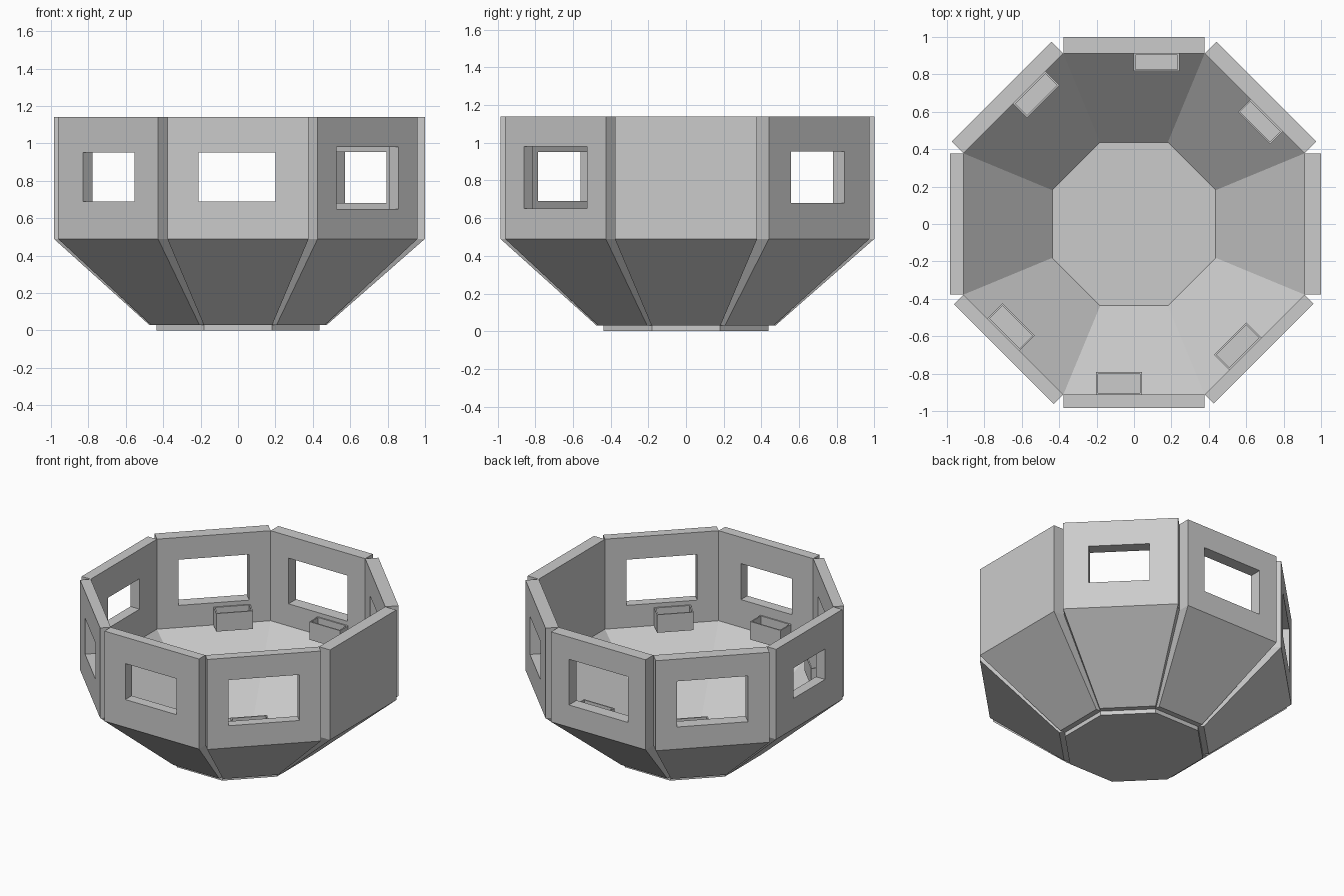
import bpy
import bmesh
from math import radians

cube = bpy.data.objects.get("Cube")
if cube:
    bpy.data.objects.remove(cube, do_unlink=True)

# One plain grey for everything
grey = bpy.data.materials.new("plain grey")
grey.use_nodes = True
GREY = (0.6, 0.6, 0.6, 1)
grey.diffuse_color = GREY
grey.node_tree.nodes["Principled BSDF"].inputs["Base Color"].default_value = GREY

FLOOR, RIM, TOP = 0.03, 0.49, 1.14      # main heights
INNER = 0.912                           # inner wall distance
HALF = INNER * 0.4142                   # half width of an inner side


def rect(u0, u1, v0, v1):
    return [(u0, v0), (u1, v0), (u1, v1), (u0, v1)]


def loft(name, near, far, angle, hole=None, place=None):
    """Solid between two quads; hole is an optional pair of inner quads.
    Local axes: x outward, y along the side, z up."""
    bm = bmesh.new()
    ring = lambda pts: [bm.verts.new(p) for p in pts]
    a, b = ring(near), ring(far)

    def bridge(p, q):
        for i in range(4):
            j = (i + 1) % 4
            bm.faces.new((p[i], p[j], q[j], q[i]))

    bridge(a, b)
    if hole:
        c, d = ring(hole[0]), ring(hole[1])
        bridge(c, d)
        bridge(a, c)
        bridge(b, d)
    else:
        bm.faces.new(a)
        bm.faces.new(b)
    bmesh.ops.recalc_face_normals(bm, faces=bm.faces)
    mesh = bpy.data.meshes.new(name)
    bm.to_mesh(mesh)
    bm.free()
    mesh.materials.append(grey)
    obj = bpy.data.objects.new(name, mesh)
    obj.rotation_euler.z = radians(angle)
    bpy.context.collection.objects.link(obj)
    return obj


def wall(name, angle, outer, window):
    at = lambda x, quad: [(x, u, v) for u, v in quad]
    side = rect(-HALF, HALF, RIM, TOP)
    hole = None
    if window:
        hole = (at(INNER, rect(*window)), at(outer, rect(*window)))
    loft(name + "_wall", at(INNER, side), at(outer, side), angle, hole)


def sloped_panel(name, angle, outer):
    low, high = 0.183, HALF
    inside = [(0.437, -low, FLOOR), (0.437, low, FLOOR),
              (INNER, high, RIM), (INNER, -high, RIM)]
    outside = [(0.475, -low, FLOOR), (0.475, low, FLOOR),
               (outer, high, RIM), (outer, -high, RIM)]
    loft(name + "_sloped_panel", inside, outside, angle)


def tray(name, angle, centre, depth):
    at = lambda z, quad: [(x, y, z) for x, y in quad]
    x0, x1, y0, y1 = INNER - depth, INNER, centre - 0.122, centre + 0.122
    z0, z1, t = 0.49, 0.62, 0.009
    outer, inner = rect(x0, x1, y0, y1), rect(x0 + t, x1 - t, y0 + t, y1 - t)
    loft(name + "_tray_sides", at(z0, outer), at(z1, outer), angle,
         (at(z0, inner), at(z1, inner)))
    loft(name + "_tray_base", at(z0, inner), at(z0 + t, inner), angle)


# Each side: angle, outer distance, window (y0, y1, z0, z1), tray (centre, depth)
large = (-0.235, 0.235, 0.65, 0.98)
sides = {
    "left": (0, 1.0, None, None),
    "back_left": (45, 1.0, (-0.21, 0.19, 0.68, 0.955), (-0.09, 0.095)),
    "back": (90, 1.0, large, (-0.12, 0.095)),
    "back_right": (135, 1.0, large, (-0.12, 0.105)),
    "right": (180, 0.985, (-0.18, 0.18, 0.71, 0.93), None),
    "front_right": (225, 0.983, (-0.19, 0.2, 0.69, 0.95), (-0.075, 0.115)),
    "front": (270, 0.985, (-0.21, 0.2, 0.69, 0.95), (-0.08, 0.12)),
    "front_left": (315, 0.98, large, (-0.07, 0.115)),
}
for name, (angle, outer, window, box) in sides.items():
    wall(name, angle, outer, window)
    sloped_panel(name, angle, outer)
    if box:
        tray(name, angle, *box)

# Octagonal floor plate
bpy.ops.mesh.primitive_cylinder_add(
    vertices=8, radius=0.437 / 0.9239, depth=FLOOR,
    location=(0, 0, FLOOR / 2), rotation=(0, 0, radians(22.5)))
floor = bpy.context.object
floor.name = "floor_plate"
floor.data.materials.append(grey)
